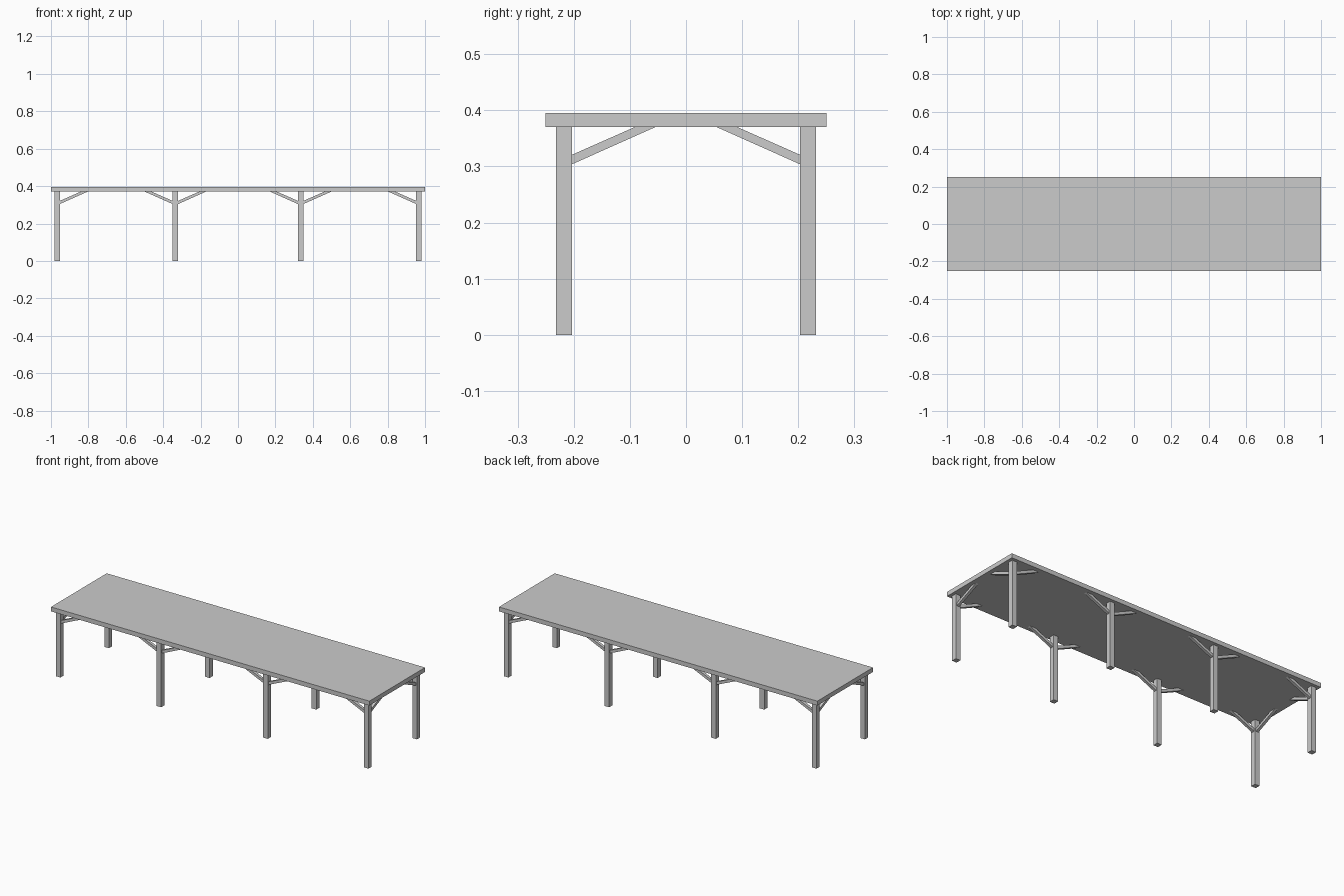
import bpy
from mathutils import Vector

if "Cube" in bpy.data.objects:
    bpy.data.objects.remove(bpy.data.objects["Cube"])

TOP_Z, LEG_W = 0.37, 0.029
LEG_X, MID_X, LEG_Y = 0.9675, 0.335, 0.2175
BRACE_W = 0.016


def make_mesh(name, verts, faces):
    mesh = bpy.data.meshes.new(name)
    mesh.from_pydata(verts, [], faces)
    obj = bpy.data.objects.new(name, mesh)
    bpy.context.collection.objects.link(obj)
    # consistent outward normals
    import bmesh
    bm = bmesh.new()
    bm.from_mesh(mesh)
    bmesh.ops.recalc_face_normals(bm, faces=bm.faces)
    bm.to_mesh(mesh)
    bm.free()
    return obj


def box(name, centre, size):
    bpy.ops.mesh.primitive_cube_add(size=1, location=centre)
    obj = bpy.context.object
    obj.name = name
    obj.scale = size
    bpy.ops.object.transform_apply(location=False, rotation=False, scale=True)
    return obj


def brace(name, x, y, direction):
    """Slanted strut from a leg face up to the underside of the top."""
    d = Vector(direction)
    side = Vector((-d.y, d.x, 0)) * BRACE_W / 2
    h = LEG_W / 2
    profile = [(h, 0.304), (h + 0.148, TOP_Z), (h + 0.111, TOP_Z), (h, 0.321)]
    verts = [Vector((x, y, z)) + d * r + s for s in (-side, side) for r, z in profile]
    faces = [(0, 1, 2, 3), (7, 6, 5, 4)]
    faces += [(i, (i + 1) % 4, (i + 1) % 4 + 4, i + 4) for i in range(4)]
    make_mesh(name, verts, faces)


# Table top
box("table_top", (0, 0, TOP_Z + 0.0125), (2.0, 0.5, 0.025))

# Two rows of four legs with their braces
for sy, row in ((-1, "front"), (1, "back")):
    y = sy * LEG_Y
    for i, x in enumerate((-LEG_X, -MID_X, MID_X, LEG_X)):
        tag = f"{row}_{i + 1}"
        box(f"leg_{tag}", (x, y, TOP_Z / 2), (LEG_W, LEG_W, TOP_Z))
        if i < 3:
            brace(f"right_brace_{tag}", x, y, (1, 0, 0))
        if i > 0:
            brace(f"left_brace_{tag}", x, y, (-1, 0, 0))
        # only the corner legs are braced across the width
        if i in (0, 3):
            brace(f"cross_brace_{tag}", x, y, (0, -sy, 0))
